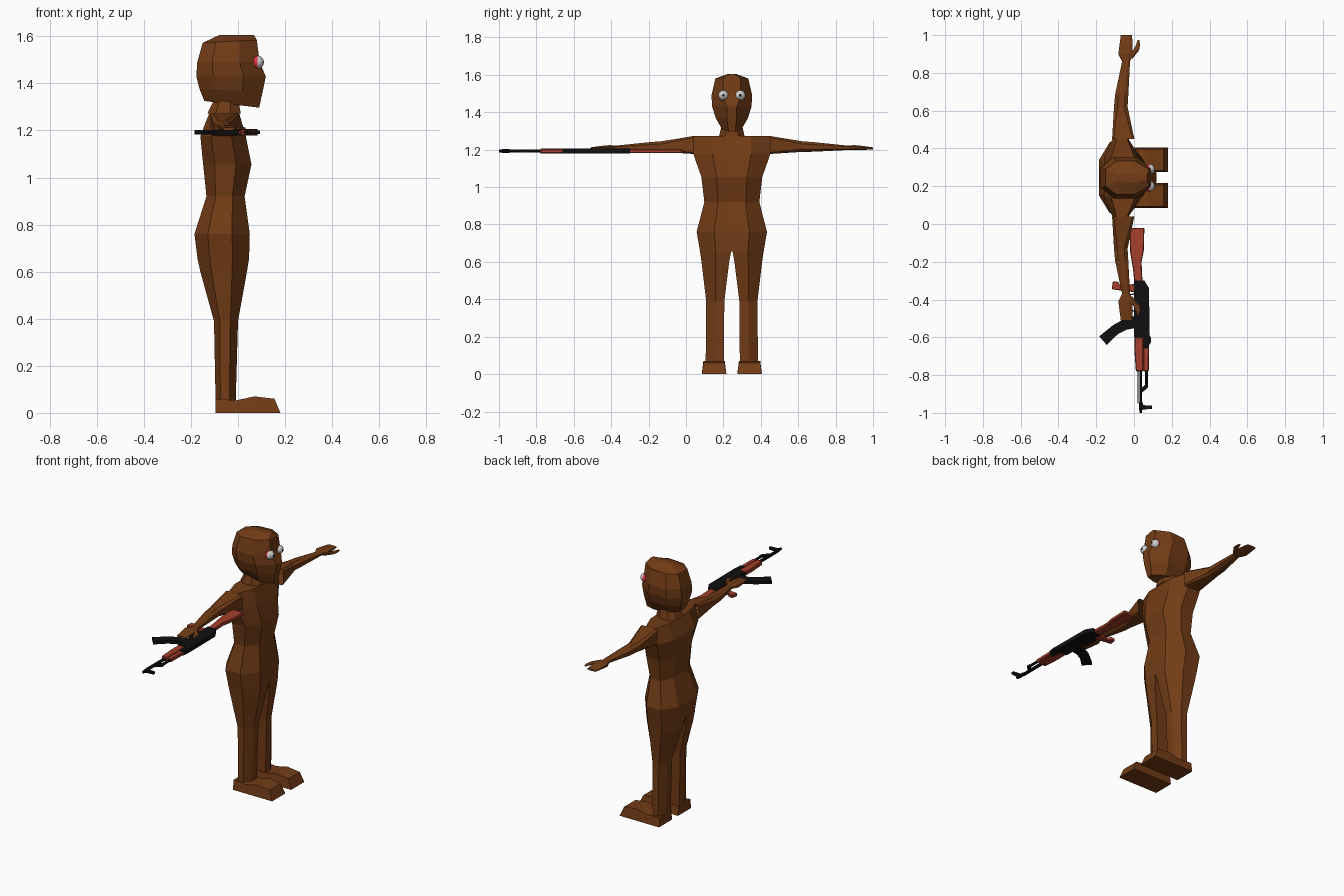
import bpy, bmesh, math
from mathutils import Matrix

CY = 0.245   # body centre line
GZ = 1.192   # height at which the rifle lies flat


def material(name, r, g, b):
    m = bpy.data.materials.new(name)
    m.diffuse_color = (r, g, b, 1)
    return m


BROWN = material("brown_skin", 0.17, 0.045, 0.008)
RED = material("red_wood", 0.38, 0.05, 0.025)
BLACK = material("black_metal", 0.005, 0.005, 0.006)
WHITE = material("eye_white", 0.75, 0.75, 0.75)
EYE_RED = material("eye_red", 0.75, 0.03, 0.06)


def finish(bm, name, *mats):
    bmesh.ops.recalc_face_normals(bm, faces=bm.faces)
    me = bpy.data.meshes.new(name)
    bm.to_mesh(me)
    bm.free()
    for m in mats:
        me.materials.append(m)
    ob = bpy.data.objects.new(name, me)
    bpy.context.collection.objects.link(ob)
    return ob


def loft(name, rings, mat, start=True, end=True):
    """Skin a list of equal-length point rings; caps are optional."""
    bm = bmesh.new()
    rows = [[bm.verts.new(p) for p in ring] for ring in rings]
    n = len(rows[0])
    for a, b in zip(rows, rows[1:]):
        for i in range(n):
            j = (i + 1) % n
            bm.faces.new((a[i], a[j], b[j], b[i]))
    if start:
        bm.faces.new(rows[0])
    if end:
        bm.faces.new(rows[-1])
    return finish(bm, name, mat)


def body_ring(z, x0, x1, w, back=0.5, front=0.5, tilt=0.0):
    """Symmetric eight-sided horizontal section."""
    d = x1 - x0
    half = [(0, back), (0.24, 1), (0.68, 1), (1, front)]
    pts = half + [(t, -k) for t, k in reversed(half)]
    return [(x0 + t * d, CY + k * w, z + tilt * t) for t, k in pts]


def leg_ring(z, x0, x1, a, b, s):
    """Half of a body section, from inner offset a to outer offset b."""
    d, m = x1 - x0, (a + b) / 2
    pts = [(0, a), (0, m), (0.24, b), (0.68, b), (1, m), (1, a)]
    return [(x0 + t * d, CY + s * o, z) for t, o in pts]


def limb_ring(off, x0, x1, z0, z1, s, c=0.25):
    """Chamfered rectangle across the arm axis."""
    pts = [(c, 0), (1 - c, 0), (1, c), (1, 1 - c), (1 - c, 1), (c, 1), (0, 1 - c), (0, c)]
    return [(x0 + t * (x1 - x0), CY + s * off, z0 + u * (z1 - z0)) for t, u in pts]


def plate(name, pts, thick, mat, bevel=0.0):
    """Flat outline in x, y given thickness in z around the rifle plane."""
    ob = loft(name, [[(x, y, GZ + k * thick / 2) for x, y in pts] for k in (-1, 1)], mat)
    if bevel:
        mod = ob.modifiers.new("bevel", 'BEVEL')
        mod.width, mod.segments = bevel, 1
    return ob


def tube(name, x, y0, y1, r, mat, n=8):
    angs = [2 * math.pi * i / n for i in range(n)]
    return loft(name, [[(x + r * math.cos(a), y, GZ + r * math.sin(a)) for a in angs]
                       for y in (y0, y1)], mat)


# Torso, neck and head
loft("torso", [body_ring(*r) for r in (
    (0.655, -0.172, 0.047, 0.170), (0.76, -0.185, 0.050, 0.188),
    (0.92, -0.134, 0.028, 0.147), (1.055, -0.148, 0.057, 0.163),
    (1.177, -0.160, 0.033, 0.206), (1.273, -0.122, 0.005, 0.206))], BROWN, start=False)
loft("neck", [body_ring(1.272, -0.13, 0.012, 0.068), body_ring(1.335, -0.10, 0.0, 0.054)],
     BROWN, False, False)
loft("head", [body_ring(*r) for r in (
    (1.325, -0.143, 0.090, 0.050, 0.5, 0.35, -0.028),
    (1.375, -0.163, 0.105, 0.086, 0.5, 0.30, -0.01),
    (1.430, -0.177, 0.118, 0.105, 0.5, 0.25),
    (1.490, -0.173, 0.092, 0.109, 0.5, 0.45),
    (1.572, -0.150, 0.080, 0.088, 0.5, 0.5, 0.012),
    (1.605, -0.080, 0.068, 0.022))], BROWN)

for s, side in ((1, "left"), (-1, "right")):
    # Legs and feet
    loft(side + "_leg", [leg_ring(*r, s) for r in (
        (0.655, -0.172, 0.047, 0.004, 0.170), (0.60, -0.160, 0.038, 0.014, 0.162),
        (0.39, -0.102, 0.0, 0.040, 0.137), (0.04, -0.095, -0.010, 0.043, 0.140))],
        BROWN, False, False)
    foot = []
    for x, xt, h in ((-0.095, -0.095, 0.06), (-0.01, -0.01, 0.053),
                     (0.07, 0.07, 0.07), (0.18, 0.155, 0.06)):
        foot.append([(x, CY + s * 0.029, 0), (x, CY + s * 0.161, 0),
                     (xt, CY + s * 0.152, h), (xt, CY + s * 0.038, h)])
    loft(side + "_foot", foot, BROWN)

    # Arms, hands and thumbs
    loft(side + "_arm", [
        limb_ring(0.204, -0.116, 0.002, 1.177, 1.273, s, 0.08),
        limb_ring(0.375, -0.106, -0.034, 1.188, 1.245, s),
        limb_ring(0.44, -0.100, -0.030, 1.189, 1.240, s),
        limb_ring(0.615, -0.063, -0.021, 1.198, 1.222, s)], BROWN, False, False)
    loft(side + "_hand", [
        limb_ring(0.615, -0.063, -0.021, 1.198, 1.222, s),
        limb_ring(0.655, -0.083, -0.006, 1.197, 1.224, s),
        limb_ring(0.700, -0.077, -0.008, 1.198, 1.220, s),
        limb_ring(0.755, -0.070, -0.010, 1.202, 1.212, s)], BROWN, start=False)
    loft(side + "_thumb", [
        limb_ring(0.630, -0.035, -0.008, 1.200, 1.219, s),
        limb_ring(0.675, -0.005, 0.027, 1.200, 1.216, s),
        limb_ring(0.705, 0.012, 0.032, 1.201, 1.214, s),
        limb_ring(0.728, 0.018, 0.028, 1.203, 1.211, s)], BROWN)

    # Eyeballs: red behind, white in front, black pupil
    bm = bmesh.new()
    bmesh.ops.create_uvsphere(bm, u_segments=16, v_segments=12, radius=0.028,
                              matrix=Matrix.Rotation(math.pi / 2, 4, 'Y'))
    for f in bm.faces:
        x = f.calc_center_median().x / 0.028
        f.material_index = 2 if x > 0.96 else (0 if x > 0.05 else 1)
        f.smooth = True
    bmesh.ops.translate(bm, verts=bm.verts, vec=(0.082, CY + s * 0.045, 1.49))
    finish(bm, side + "_eye", WHITE, EYE_RED, BLACK)

# Rifle wood
plate("stock", [(-0.025, -0.02), (0.055, -0.02), (0.052, -0.14), (0.04, -0.20),
                (0.045, -0.31), (0.002, -0.31), (-0.005, -0.24), (-0.02, -0.15)],
      0.022, RED, 0.004)
plate("pistol_grip", [(0.01, -0.318), (-0.075, -0.322), (-0.085, -0.305), (-0.112, -0.305),
                      (-0.118, -0.345), (-0.07, -0.352), (0.01, -0.362)], 0.02, RED, 0.003)
plate("lower_handguard", [(0.004, -0.60), (0.05, -0.60), (0.05, -0.78), (0.01, -0.78),
                          (0.002, -0.67)], 0.026, RED, 0.004)
plate("upper_handguard", [(0.05, -0.655), (0.08, -0.655), (0.078, -0.78), (0.05, -0.78)],
      0.022, RED, 0.004)

# Rifle metal
plate("receiver", [(0.0, -0.30), (0.055, -0.30), (0.08, -0.34), (0.082, -0.60), (0.078, -0.66),
                   (0.05, -0.66), (0.05, -0.60), (0.0, -0.60)], 0.027, BLACK)
plate("magazine", [(0.01, -0.485), (-0.05, -0.502), (-0.11, -0.535), (-0.184, -0.595),
                   (-0.145, -0.64), (-0.085, -0.583), (-0.04, -0.56), (0.01, -0.55)],
      0.02, BLACK)
plate("trigger_guard", [(0.002, -0.365), (-0.03, -0.375), (-0.03, -0.455), (0.002, -0.465),
                        (0.002, -0.458), (-0.024, -0.45), (-0.024, -0.38), (0.002, -0.372)],
      0.01, BLACK)
plate("rear_sight", [(0.075, -0.58), (0.09, -0.60), (0.09, -0.625), (0.075, -0.65)], 0.014, BLACK)
tube("barrel", 0.036, -0.77, -1.0, 0.0075, BLACK)
tube("muzzle_collar", 0.036, -0.945, -0.985, 0.0105, BLACK)
tube("cleaning_rod", 0.022, -0.77, -0.95, 0.003, BLACK, 6)
tube("gas_tube", 0.067, -0.77, -0.86, 0.008, BLACK)
plate("gas_block", [(0.075, -0.84), (0.075, -0.865), (0.04, -0.895), (0.03, -0.88),
                    (0.058, -0.85)], 0.014, BLACK)
plate("front_sight", [(0.028, -0.955), (0.075, -0.962), (0.094, -0.962), (0.094, -0.98),
                      (0.075, -0.98), (0.028, -0.985)], 0.014, BLACK)
